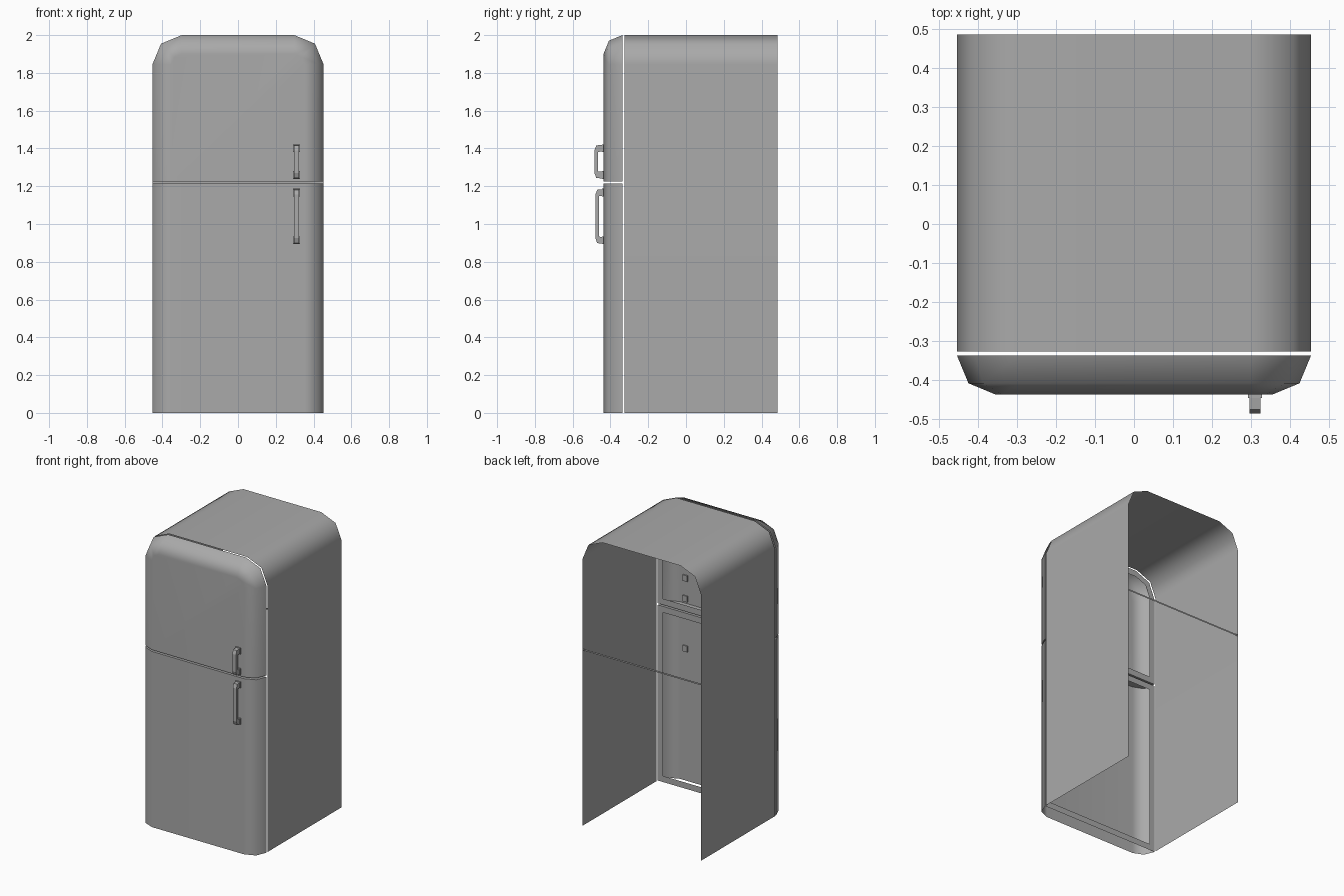
import bpy
import bmesh
from math import sin, cos, pi

cube = bpy.data.objects.get("Cube")
if cube:
    bpy.data.objects.remove(cube, do_unlink=True)

HALF, TOP, RADIUS = 0.453, 2.0, 0.155
BACK, SHELL_FRONT, DOOR_BACK = 0.485, -0.326, -0.337
SPLIT_LOW, SPLIT_HIGH = 1.215, 1.226
BEVEL = 0.1

grey = bpy.data.materials.new("plain grey")
grey.use_nodes = True
grey.diffuse_color = (0.4, 0.4, 0.4, 1)
grey.node_tree.nodes["Principled BSDF"].inputs["Base Color"].default_value = (0.4, 0.4, 0.4, 1)


def finish(name, bm, smooth=True):
    bmesh.ops.recalc_face_normals(bm, faces=bm.faces)
    mesh = bpy.data.meshes.new(name)
    bm.to_mesh(mesh)
    bm.free()
    mesh.materials.append(grey)
    obj = bpy.data.objects.new(name, mesh)
    bpy.context.collection.objects.link(obj)
    if smooth:
        bpy.ops.object.select_all(action='DESELECT')
        obj.select_set(True)
        bpy.context.view_layer.objects.active = obj
        bpy.ops.object.shade_smooth_by_angle(angle=pi * 0.28)
        mod = obj.modifiers.new("even shading", 'WEIGHTED_NORMAL')
        mod.keep_sharp = True
    return obj


def arch(inset, bottom):
    """Outline with two rounded top corners, from +x foot to -x foot."""
    half, top, r = HALF - inset, TOP - inset, RADIUS - inset
    side = [(half, bottom)]
    for i in range(3):
        a = i * pi / 4
        side.append((half - r + r * cos(a), top - r + r * sin(a)))
    return side + [(-x, z) for x, z in reversed(side)]


def box_outline(inset, bottom, top):
    half = HALF - inset
    return [(half, bottom), (half, top), (-half, top), (-half, bottom)]


def ring(bm, outline, y):
    return [bm.verts.new((x, y, z)) for x, z in outline]


def bridge(bm, a, b, closed=True):
    n = len(a)
    for i in range(n if closed else n - 1):
        j = (i + 1) % n
        bm.faces.new((a[i], a[j], b[j], b[i]))


def door(name, outline, rim, closed):
    """Hollow door: rounded front edge, flat front and a rim behind."""
    bm = bmesh.new()
    rings = []
    for i in range(3):
        a = i * pi / 4
        rings.append(ring(bm, outline(BEVEL * (1 - cos(a))), DOOR_BACK - BEVEL * sin(a)))
    for a, b in zip(rings, rings[1:]):
        bridge(bm, a, b, closed)
    bm.faces.new(rings[-1])
    bridge(bm, rings[0], ring(bm, rim, DOOR_BACK))
    return finish(name, bm)


# Cabinet shell, open at the back and underneath
bm = bmesh.new()
bridge(bm, ring(bm, arch(0, 0), SHELL_FRONT), ring(bm, arch(0, 0), BACK), closed=False)
finish("cabinet_shell", bm)

# Thin strip across the open back
bm = bmesh.new()
bm.faces.new(ring(bm, box_outline(0, SPLIT_LOW, SPLIT_HIGH), BACK))
finish("back_strip", bm, smooth=False)

# Doors
RIM = 0.042
door("upper_door", lambda d: arch(d, SPLIT_HIGH), arch(RIM, SPLIT_HIGH + RIM), True)
door("lower_door", lambda d: box_outline(d, 0, SPLIT_LOW),
     box_outline(RIM, RIM, SPLIT_LOW - RIM), False)


# Handles: bracket profile with mounting feet
def handle(name, low, high, reach):
    face, x, half, bar = -0.437, 0.31, 0.014, 0.02
    outer = [(face, low), (reach + 0.01, low + 0.004), (reach, low + 0.03)]
    inner = [(reach + bar, low + 0.038), (face, low + 0.036)]
    mid = low + high
    outer += [(y, mid - z) for y, z in reversed(outer)]
    inner += [(y, mid - z) for y, z in reversed(inner)]
    bm = bmesh.new()
    left = [[bm.verts.new((x + half, y, z)) for y, z in path] for path in (outer, inner)]
    right = [[bm.verts.new((x - half, y, z)) for y, z in path] for path in (outer, inner)]
    # Inner path has two fewer points, so the bar's bends share inner corners
    match = [0, 1, 1, 2, 2, 3]
    match = [1, 0, 0, 3, 3, 2] if inner[0][0] < inner[1][0] else match
    slots = [match[0], match[1], match[2], match[3], match[4], match[5]]
    for o, n in ((left[0], left[1]), (right[0], right[1])):
        for i in range(5):
            a, b = n[slots[i]], n[slots[i + 1]]
            bm.faces.new((o[i], o[i + 1], b) if a == b else (o[i], o[i + 1], b, a))
    bridge(bm, left[0], right[0], closed=False)
    bridge(bm, left[1][:2], right[1][:2], closed=False)
    bridge(bm, left[1][2:], right[1][2:], closed=False)
    bm.faces.new((left[1][0], left[1][3], right[1][3], right[1][0]))
    finish(name, bm, smooth=False)

    # Feet pass through the door skin
    for part, z in (("lower", low + 0.019), ("upper", high - 0.019)):
        bm = bmesh.new()
        made = bmesh.ops.create_cube(bm, size=1)
        bmesh.ops.scale(bm, vec=(0.036, 0.016, 0.042), verts=made["verts"])
        bmesh.ops.translate(bm, vec=(x, face, z), verts=made["verts"])
        finish(name + "_" + part + "_foot", bm, smooth=False)


handle("upper_handle", 1.24, 1.42, -0.485)
handle("lower_handle", 0.895, 1.185, -0.48)
